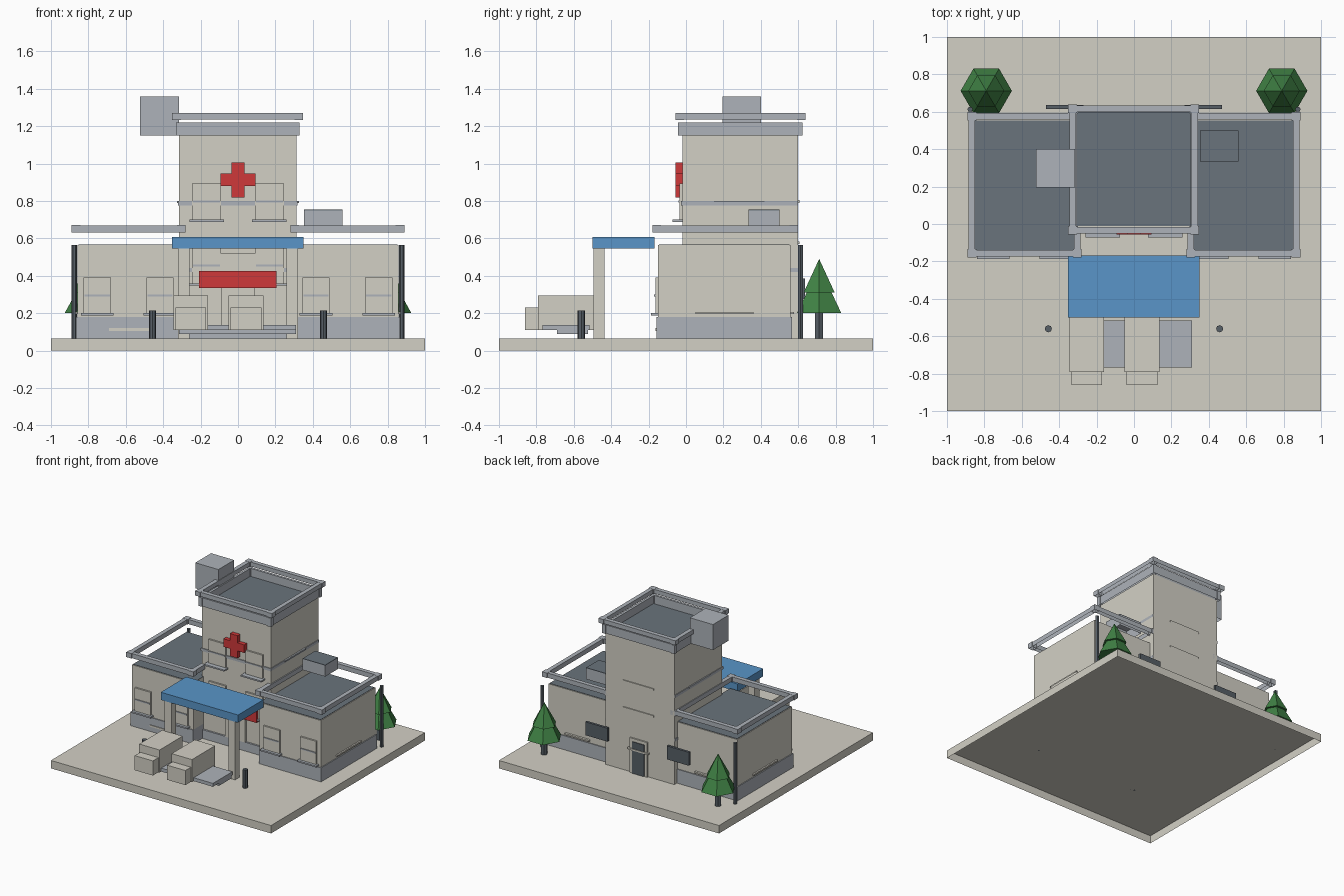
import bpy
import bmesh
from math import pi
from mathutils import Matrix, Vector

cube = bpy.data.objects.get("Cube")
if cube:
    bpy.data.objects.remove(cube, do_unlink=True)


def material(name, r, g, b):
    m = bpy.data.materials.new(name)
    m.use_nodes = True
    m.diffuse_color = (r, g, b, 1)
    m.node_tree.nodes["Principled BSDF"].inputs["Base Color"].default_value = (r, g, b, 1)
    return m


BEIGE = material("beige wall", 0.65, 0.63, 0.56)
GREY = material("light grey trim", 0.42, 0.45, 0.49)
SLATE = material("slate roof", 0.142, 0.172, 0.2)
DARK = material("dark metal", 0.095, 0.115, 0.135)
BLUE = material("blue canopy", 0.1, 0.3, 0.58)
RED = material("red sign", 0.62, 0.04, 0.042)
GREEN = material("green foliage", 0.052, 0.225, 0.06)


def finish(name, bm, mat):
    me = bpy.data.meshes.new(name)
    bm.to_mesh(me)
    bm.free()
    me.materials.append(mat)
    ob = bpy.data.objects.new(name, me)
    bpy.context.collection.objects.link(ob)
    return ob


def add_box(bm, x, y, z):
    """Box without an underside, from (min, max) pairs on each axis."""
    lo, hi = Vector((x[0], y[0], z[0])), Vector((x[1], y[1], z[1]))
    size = hi - lo
    mat = Matrix.Translation((lo + hi) / 2) @ Matrix.Diagonal((*size, 1))
    verts = bmesh.ops.create_cube(bm, size=1, matrix=mat)["verts"]
    faces = {f for v in verts for f in v.link_faces}
    under = min(faces, key=lambda f: f.calc_center_median().z)
    bmesh.ops.delete(bm, geom=[under], context="FACES_ONLY")


def box(name, mat, x, y, z):
    bm = bmesh.new()
    add_box(bm, x, y, z)
    return finish(name, bm, mat)


def frame(name, mat, x, y, z, w):
    """Rectangular rail with slightly larger corner blocks."""
    bm = bmesh.new()
    e = 0.006
    inx, iny = (x[0] + e, x[1] - e), (y[0] + e, y[1] - e)
    for a, b in ((iny[0], iny[0] + w), (iny[1] - w, iny[1])):
        add_box(bm, inx, (a, b), z)
    for a, b in ((inx[0], inx[0] + w), (inx[1] - w, inx[1])):
        add_box(bm, (a, b), (iny[0] + w, iny[1] - w), z)
    c = w + 2 * e
    for cx in (x[0], x[1] - c):
        for cy in (y[0], y[1] - c):
            add_box(bm, (cx, cx + c), (cy, cy + c), (z[0] - 0.001, z[1] + 0.001))
    return finish(name, bm, mat)


def cone(name, mat, x, y, z, r1, r2, sides=6):
    """Upright cone or post with a corner towards +x."""
    bm = bmesh.new()
    place = Matrix.Translation((x, y, sum(z) / 2)) @ Matrix.Rotation(pi / 2, 4, "Z")
    bmesh.ops.create_cone(bm, cap_ends=True, segments=sides, radius1=r1, radius2=r2,
                          depth=z[1] - z[0], matrix=place)
    return finish(name, bm, mat)


def span(side, a, b):
    """Mirrored x range."""
    return (a, b) if side > 0 else (-b, -a)


def window(name, x, wall, z, sill):
    """Front window panel with a middle bar and a sill."""
    mid = sum(z) / 2
    box(name + "_panel", BEIGE, x, (wall - 0.014, wall), z)
    box(name + "_bar", GREY, (x[0] + 0.005, x[1] - 0.005),
        (wall - 0.02, wall), (mid - 0.005, mid + 0.005))
    box(name + "_sill", GREY, (x[0] - 0.015, x[1] + 0.015),
        (wall - sill, wall), (z[0] - 0.012, z[0]))


G = 0.065  # ground level
box("ground_slab", BEIGE, (-1, 1), (-1, 1), (0, G))

# Central tower
box("tower", BEIGE, (-0.315, 0.312), (-0.02, 0.6), (G, 1.15))
box("tower_roof", SLATE, (-0.305, 0.305), (-0.01, 0.595), (1.15, 1.155))
box("tower_plinth", GREY, (-0.312, 0.31), (-0.035, -0.02), (G, 0.137))
frame("tower_parapet", GREY, (-0.331, 0.328), (-0.042, 0.622), (1.15, 1.22), 0.02)
frame("tower_rail", GREY, (-0.352, 0.348), (-0.057, 0.64), (1.235, 1.27), 0.035)
for z in (0.42, 0.777):
    box("tower_belt", GREY, (-0.32, 0.317), (-0.027, 0.599), (z, z + 0.022))
box("tower_vent", GREY, (-0.525, -0.315), (0.195, 0.4), (1.15, 1.36))

# Side wings
for s in (1, -1):
    side = "left" if s > 0 else "right"
    box(side + "_wing", BEIGE, span(s, 0.3, 0.858), (-0.15, 0.56), (G, 0.565))
    box(side + "_wing_roof", SLATE, span(s, 0.3, 0.852), (-0.144, 0.554), (0.565, 0.568))
    box(side + "_wing_plinth", GREY, span(s, 0.3, 0.865), (-0.157, 0.567), (G, 0.18))
    frame(side + "_wing_rail", GREY, span(s, 0.28, 0.89), (-0.18, 0.6), (0.632, 0.67), 0.035)
    for x in (0.345, 0.68):
        window(side + "_wing_window", span(s, x, x + 0.145), -0.15, (0.2, 0.39), 0.036)
    box(side + "_side_sill", BEIGE, span(s, 0.855, 0.87), (0.05, 0.36), (0.195, 0.207))
    box(side + "_back_sill", BEIGE, span(s, 0.48, 0.7), (0.56, 0.578), (0.195, 0.207))
    box(side + "_back_sign", DARK, span(s, 0.27, 0.47), (0.615, 0.635), (0.275, 0.385))
    box(side + "_tower_sill", GREY, span(s, 0.31, 0.325), (0.15, 0.42), (0.788, 0.8))

    # Tower windows, upper and lower floor
    window(side + "_upper_window", span(s, 0.09, 0.245), -0.02, (0.7, 0.893), 0.052)
    window(side + "_entrance_window", span(s, 0.09, 0.245), -0.02, (0.36, 0.55), 0.03)

    # Canopy posts, bollards and rear lamp posts
    box(side + "_canopy_post", BEIGE, span(s, 0.258, 0.32), (-0.495, -0.435), (G, 0.545))
    cone(side + "_bollard", DARK, s * 0.458, -0.56, (G, 0.215), 0.019, 0.019, 8)
    cone(side + "_rear_post", DARK, s * 0.876, 0.613, (G, 0.565), 0.015, 0.015)

    # Trees
    cone(side + "_tree_trunk", DARK, s * 0.79, 0.712, (G, 0.21), 0.025, 0.025)
    for z, r in (((0.2, 0.45), 0.137), ((0.31, 0.49), 0.096)):
        cone(side + "_tree_foliage", GREEN, s * 0.79, 0.712, z, r, 0)

# Roof unit with a dark lid
box("roof_unit", GREY, (0.353, 0.558), (0.335, 0.5), (0.66, 0.75))
box("roof_unit_lid", SLATE, (0.353, 0.558), (0.335, 0.5), (0.75, 0.755))
box("plinth_strip", BEIGE, (-0.69, -0.46), (-0.163, -0.155), (0.106, 0.12))

# Entrance
box("canopy", BLUE, (-0.352, 0.35), (-0.5, -0.168), (0.545, 0.608))
box("entrance_door", BEIGE, (-0.09, 0.09), (-0.04, -0.02), (0.137, 0.52))
box("entrance_sign", RED, (-0.208, 0.206), (-0.057, -0.02), (0.335, 0.425))

# Cross on the tower front
bm = bmesh.new()
add_box(bm, (-0.034, 0.034), (-0.055, -0.02), (0.82, 1.005))
for s in (1, -1):
    add_box(bm, span(s, 0.034, 0.094), (-0.055, -0.02), (0.88, 0.946))
finish("cross", bm, RED)

# Rear door and sills
box("rear_door_frame", BEIGE, (-0.075, 0.085), (0.6, 0.612), (G, 0.35))
box("rear_door", DARK, (-0.05, 0.06), (0.61, 0.617), (G, 0.325))
box("rear_door_bar", BEIGE, (-0.09, 0.1), (0.6, 0.622), (0.255, 0.268))
for z in (0.57, 0.79):
    box("rear_sill", BEIGE, (-0.13, 0.15), (0.6, 0.608), (z, z + 0.014))

# Parked vans and the low platforms beside them
for x in (-0.345, -0.05):
    box("van_body", BEIGE, (x, x + 0.185), (-0.79, -0.49), (0.11, 0.295))
    box("van_cab", BEIGE, (x + 0.01, x + 0.175), (-0.862, -0.785), (0.11, 0.23))
box("platform_top", GREY, (-0.315, 0.31), (-0.768, -0.515), (0.11, 0.138))
box("platform_base", GREY, (-0.315, 0.31), (-0.69, -0.525), (0.088, 0.11))
